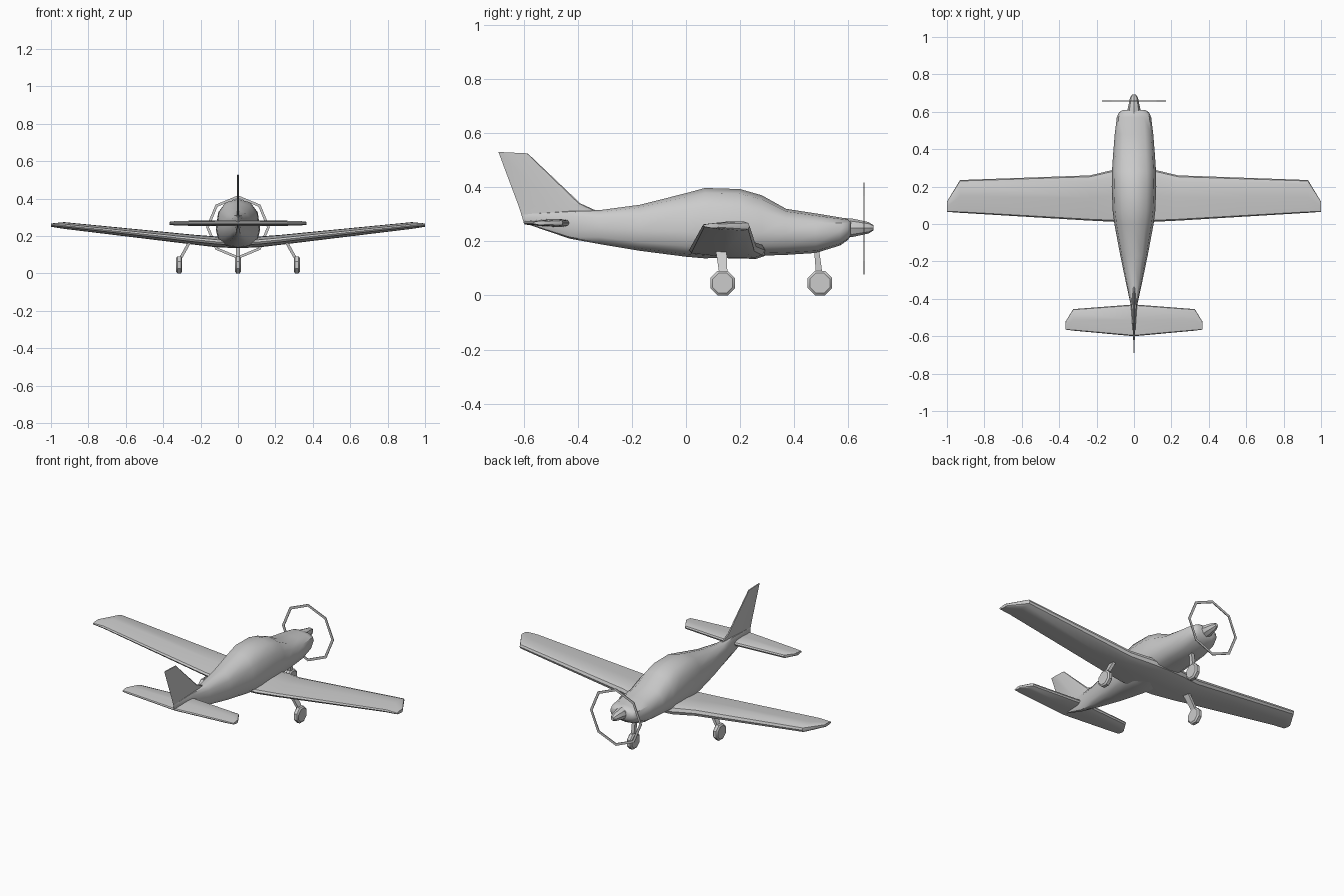
import bpy, bmesh
from math import sin, cos, pi, radians, copysign

if "Cube" in bpy.data.objects:
    bpy.data.objects.remove(bpy.data.objects["Cube"])


def loft(name, rings, closed=False, angle=35):
    """Skin a list of equal-length point rings; cap the ends unless closed."""
    bm = bmesh.new()
    vs = [[bm.verts.new(p) for p in r] for r in rings]
    n = len(vs[0])
    pairs = list(zip(vs, vs[1:])) + ([(vs[-1], vs[0])] if closed else [])
    for a, b in pairs:
        for i in range(n):
            j = (i + 1) % n
            bm.faces.new((a[i], a[j], b[j], b[i]))
    if not closed:
        bm.faces.new(vs[0])
        bm.faces.new(vs[-1])
    bmesh.ops.recalc_face_normals(bm, faces=bm.faces)
    me = bpy.data.meshes.new(name)
    bm.to_mesh(me)
    bm.free()
    ob = bpy.data.objects.new(name, me)
    bpy.context.collection.objects.link(ob)
    bpy.ops.object.select_all(action='DESELECT')
    ob.select_set(True)
    bpy.context.view_layer.objects.active = ob
    bpy.ops.object.shade_smooth_by_angle(angle=radians(angle))
    return ob


def body_ring(y, top, bottom, half, mid, n=12, e=0.8):
    """Rounded-box fuselage section, widest at height mid."""
    pts = []
    for i in range(n):
        a = 2 * pi * i / n
        c, s = [copysign(abs(f) ** e, f) if abs(f) > 1e-6 else 0 for f in (cos(a), sin(a))]
        pts.append((half * c, y, mid + s * ((top - mid) if s > 0 else (mid - bottom))))
    return pts


# Chord fraction from leading edge, thickness fraction
FOIL = [(0, 0), (.03, .32), (.14, .5), (.5, .46), (.97, .2), (1, 0),
        (.97, -.2), (.5, -.46), (.14, -.5), (.03, -.32)]


def wing(name, half):
    """Full-span wing from half stations (x, y_lead, y_trail, z, thickness)."""
    stations = [(-x, *r) for x, *r in reversed(half) if x > 0] + half
    return loft(name, [[(x, le + (te - le) * f, z + t * h) for f, h in FOIL]
                       for x, le, te, z, t in stations])


# Fuselage: y, top, bottom, half width, widest height
loft('fuselage', [body_ring(*s) for s in [
    (-.60, .302, .268, .004, .285), (-.43, .315, .21, .018, .265),
    (-.32, .315, .19, .042, .25), (-.17, .335, .165, .073, .24),
    (0, .378, .143, .105, .235), (.07, .397, .137, .114, .235),
    (.20, .393, .142, .119, .235), (.28, .37, .147, .118, .23),
    (.37, .32, .15, .112, .23), (.48, .303, .157, .103, .23),
    (.57, .288, .185, .092, .24), (.598, .284, .205, .08, .245),
    (.61, .272, .222, .058, .247)]], angle=40)

# Main wing with root glove and clipped tips
wing('main_wing', [(0, .30, .01, .165, .06), (.11, .29, .012, .168, .058),
                   (.235, .26, .018, .18, .053), (.93, .235, .06, .256, .036),
                   (1.0, .12, .065, .258, .018)])

# Tailplane
wing('tailplane', [(0, -.43, -.60, .268, .03), (.325, -.455, -.57, .268, .026),
                   (.365, -.52, -.565, .268, .016)])

# Fin: z lead, y lead, z trail, y trail, thickness
loft('tail_fin', [[(h * t, le + (te - le) * f, zl + (zt - zl) * f) for f, h in FOIL]
                  for zl, le, zt, te, t in [
                      (.28, -.34, .27, -.60, .014), (.315, -.335, .315, -.613, .014),
                      (.34, -.39, .34, -.622, .013), (.525, -.585, .53, -.693, .008)]])

# Spinner
loft('spinner', [[(r * cos(i * pi / 4), y, .25 + r * sin(i * pi / 4)) for i in range(8)]
                 for y, r in [(.58, .036), (.615, .034), (.675, .021), (.692, .01)]])

# Propeller arc: thin octagonal hoop
loft('propeller_ring', [[(r * sin(k * pi / 4), y, .247 + r * cos(k * pi / 4))
                         for r, y in [(.155, .656), (.17, .656), (.17, .66), (.155, .66)]]
                        for k in range(8)], closed=True, angle=20)


def wheel(name, x, y):
    return loft(name, [[(x + dx, y + r * cos((i + .5) * pi / 4), .0455 + r * sin((i + .5) * pi / 4))
                        for i in range(8)]
                       for dx, r in [(-.016, .04), (-.009, .049), (.009, .049), (.016, .04)]], angle=30)


def strut(name, bottom, top):
    """Tapered box leg; each end is (x, y, z, half width x, half depth y)."""
    return loft(name, [[(x + sx * w, y + sy * d, z) for sx, sy in ((-1, -1), (1, -1), (1, 1), (-1, 1))]
                       for x, y, z, w, d in (bottom, top)])


# Landing gear
for side, s in (('left', -1), ('right', 1)):
    wheel(side + '_main_wheel', s * .315, .135)
    strut(side + '_main_leg', (s * .308, .138, .08, .009, .015), (s * .26, .13, .165, .009, .02))
wheel('nose_wheel', 0, .495)
strut('nose_leg', (0, .492, .08, .01, .012), (0, .482, .175, .01, .009))
